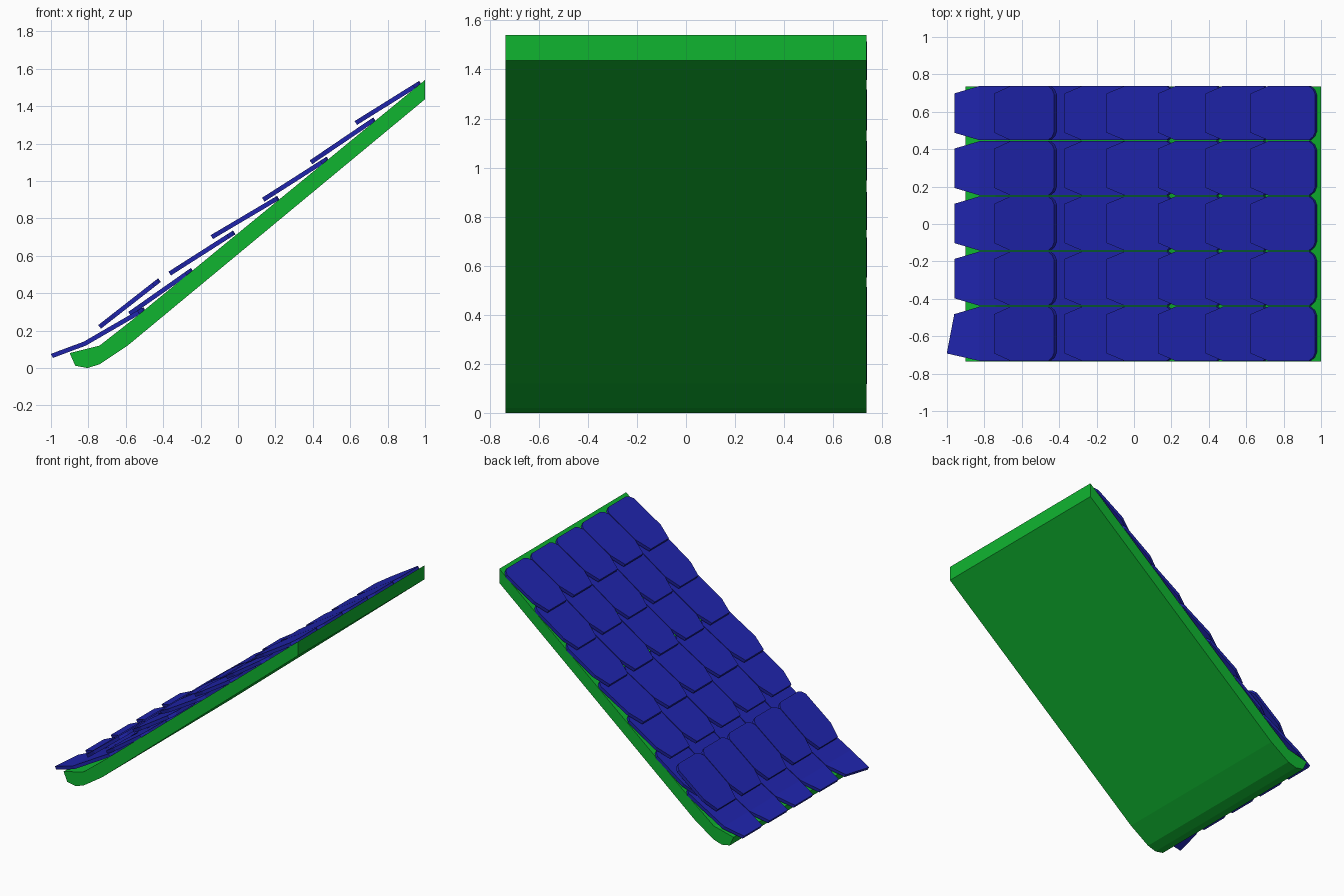
import bpy, bmesh
from mathutils import Vector

if "Cube" in bpy.data.objects:
    bpy.data.objects.remove(bpy.data.objects["Cube"])


def material(name, color):
    m = bpy.data.materials.new(name)
    m.diffuse_color = color
    m.use_nodes = True
    m.node_tree.nodes["Principled BSDF"].inputs["Base Color"].default_value = m.diffuse_color
    return m


GREEN = material("deck_green", (0.005, 0.46, 0.03, 1))
BLUE = material("tile_blue", (0.014, 0.018, 0.42, 1))
COLUMNS = [-0.587, -0.292, 0.003, 0.298, 0.593]
THICK = 0.024


def to_mesh(bm, name, mat):
    bmesh.ops.recalc_face_normals(bm, faces=bm.faces)
    me = bpy.data.meshes.new(name)
    bm.to_mesh(me)
    bm.free()
    me.materials.append(mat)
    return me


def add_object(name, me, y=0):
    ob = bpy.data.objects.new(name, me)
    ob.location.y = y
    bpy.context.collection.objects.link(ob)


def tile_mesh(name, low, high, lip=None, skew=0):
    """Tongue-shaped plate from low to high (x, z); lip is a bent lower end."""
    low, high = Vector(low), Vector(high)
    # (fraction along the plate, half width)
    stations = [(0.27, 0.145), (0.90, 0.145), (0.97, 0.125), (1, 0.10)]
    if lip:
        stations[0] = (0, 0.145)
        stations = [(None, 0.105)] + stations
    else:
        stations = [(0, 0.105)] + stations
    normal = Vector((low.y - high.y, high.x - low.x)).normalized() * THICK / 2
    bm = bmesh.new()
    rings = []
    for i, (t, w) in enumerate(stations):
        p = Vector(lip) if t is None else low.lerp(high, t)
        ring = []
        for sy, sn in ((-1, -1), (1, -1), (1, 1), (-1, 1)):
            q = p + normal * sn
            if i == 0 and sy < 0:   # slanted front edge of the corner tile
                q = q + Vector((-1, -0.38)) * skew
            ring.append(bm.verts.new((q.x, sy * w, q.y)))
        rings.append(ring)
    for a, b in zip(rings, rings[1:]):
        for k in range(4):
            bm.faces.new((a[k], a[(k + 1) % 4], b[(k + 1) % 4], b[k]))
    bm.faces.new(rings[0])
    bm.faces.new(rings[-1])
    bmesh.ops.dissolve_limit(bm, angle_limit=0.01, verts=bm.verts, edges=bm.edges)
    return to_mesh(bm, name, BLUE)


# Sloping roof deck with an upturned eave
profile = [(1, 1.54), (1, 1.437), (-0.59, 0.12), (-0.74, 0.02), (-0.805, 0),
           (-0.87, 0.012), (-0.90, 0.08), (-0.74, 0.12), (-0.58, 0.245)]
bm = bmesh.new()
face = bm.faces.new([bm.verts.new((x, -0.735, z)) for x, z in profile])
ext = bmesh.ops.extrude_face_region(bm, geom=[face])
bmesh.ops.translate(bm, vec=(0, 1.47, 0),
                    verts=[v for v in ext["geom"] if isinstance(v, bmesh.types.BMVert)])
add_object("roof_deck", to_mesh(bm, "roof_deck", GREEN))

# Overlapping tile rows above the eave
rows = [((-0.74, 0.22), (-0.42, 0.47)),
        ((-0.58, 0.29), (-0.245, 0.525)),
        ((-0.365, 0.505), (-0.02, 0.725)),
        ((-0.14, 0.70), (0.215, 0.91)),
        ((0.135, 0.90), (0.48, 1.12)),
        ((0.39, 1.10), (0.73, 1.33)),
        ((0.63, 1.31), (0.975, 1.525))]
for r, (low, high) in enumerate(rows):
    me = tile_mesh(f"tile_row_{r + 2}", low, high)
    for c, y in enumerate(COLUMNS):
        add_object(f"tile_{r + 2}_{c + 1}", me, y)

# Bent eave tiles, the nearest one with a slanted lip
eave = dict(low=(-0.82, 0.13), high=(-0.50, 0.315), lip=(-0.955, 0.08))
straight = tile_mesh("eave_tile", **eave)
slanted = tile_mesh("eave_corner_tile", skew=0.04, **eave)
for c, y in enumerate(COLUMNS):
    add_object(f"eave_tile_{c + 1}", slanted if c == 0 else straight, y)
